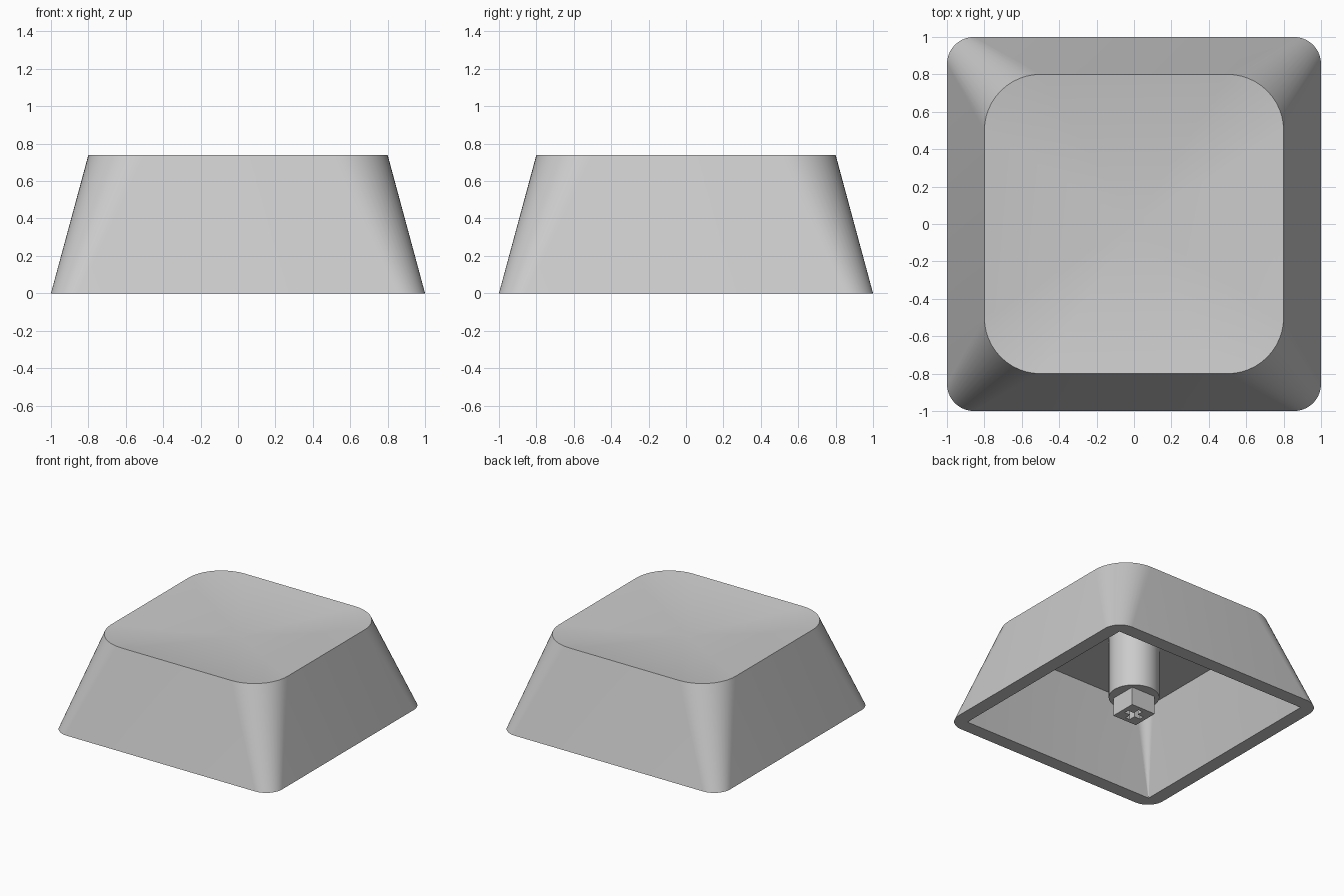
import bpy, bmesh, math

cube = bpy.data.objects.get("Cube")
if cube:
    bpy.data.objects.remove(cube, do_unlink=True)

grey = bpy.data.materials.new("light_grey_plastic")
grey.use_nodes = True
colour = (0.6, 0.6, 0.6, 1)
grey.diffuse_color = colour
grey.node_tree.nodes["Principled BSDF"].inputs["Base Color"].default_value = colour


def rounded_square(half, radius, z, steps=12):
    """Ring of points around a square with rounded corners."""
    ring = []
    for corner in range(4):
        mid = math.radians(45 + 90 * corner)
        cx = math.copysign(half - radius, math.cos(mid))
        cy = math.copysign(half - radius, math.sin(mid))
        for i in range(steps + 1):
            a = math.radians(90) * (corner + i / steps)
            ring.append((cx + radius * math.cos(a), cy + radius * math.sin(a), z))
    return ring


def quarter_turns(points, z):
    """Repeat a few outline points around the four sides."""
    ring = []
    for _ in range(4):
        ring += [(x, y, z) for x, y in points]
        points = [(-y, x) for x, y in points]
    return ring


def loft(name, rings, cap_start=True, cap_end=True):
    """Skin a list of equal rings, with optional end caps."""
    bm = bmesh.new()
    loops = [[bm.verts.new(p) for p in ring] for ring in rings]
    count = len(loops[0])
    for a, b in zip(loops, loops[1:]):
        for i in range(count):
            j = (i + 1) % count
            bm.faces.new((a[i], a[j], b[j], b[i]))
    if cap_start:
        bm.faces.new(loops[0])
    if cap_end:
        bm.faces.new(loops[-1])
    bmesh.ops.recalc_face_normals(bm, faces=bm.faces)
    mesh = bpy.data.meshes.new(name)
    bm.to_mesh(mesh)
    bm.free()
    mesh.materials.append(grey)
    obj = bpy.data.objects.new(name, mesh)
    bpy.context.collection.objects.link(obj)
    bpy.ops.object.select_all(action="DESELECT")
    obj.select_set(True)
    bpy.context.view_layer.objects.active = obj
    bpy.ops.object.shade_smooth_by_angle(angle=math.radians(30))
    return obj


height, dish_depth = 0.74, 0.06
ceiling = 0.645

# Dished top, from the centre out to the rim
rings = []
for i in range(1, 17):
    t = i / 16
    rings.append(rounded_square(0.8 * t, 0.3 * t, height - dish_depth * (1 - t * t)))
# Outer wall, bottom lip and hollow inside
rings.append(rounded_square(1.0, 0.145, 0))
rings.append(rounded_square(0.887, 0.004, 0))
rings.append(rounded_square(0.72, 0.1, ceiling))
loft("cap_shell", rings)

# Round post hanging from the ceiling
post = [[(0.19 * math.cos(math.tau * i / 48), 0.19 * math.sin(math.tau * i / 48), z)
         for i in range(48)] for z in (0.15, ceiling + 0.01)]
loft("stem_post", post)

# Square foot with a cross-shaped socket
h, arm, w = 0.11, 0.075, 0.02
square = [(h, w), (h, h), (w, h)]
cross = [(arm, w), (w, w), (w, arm)]
loft("stem_foot", [quarter_turns(square, 0.15), quarter_turns(square, 0),
                   quarter_turns(cross, 0), quarter_turns(cross, 0.14)])
